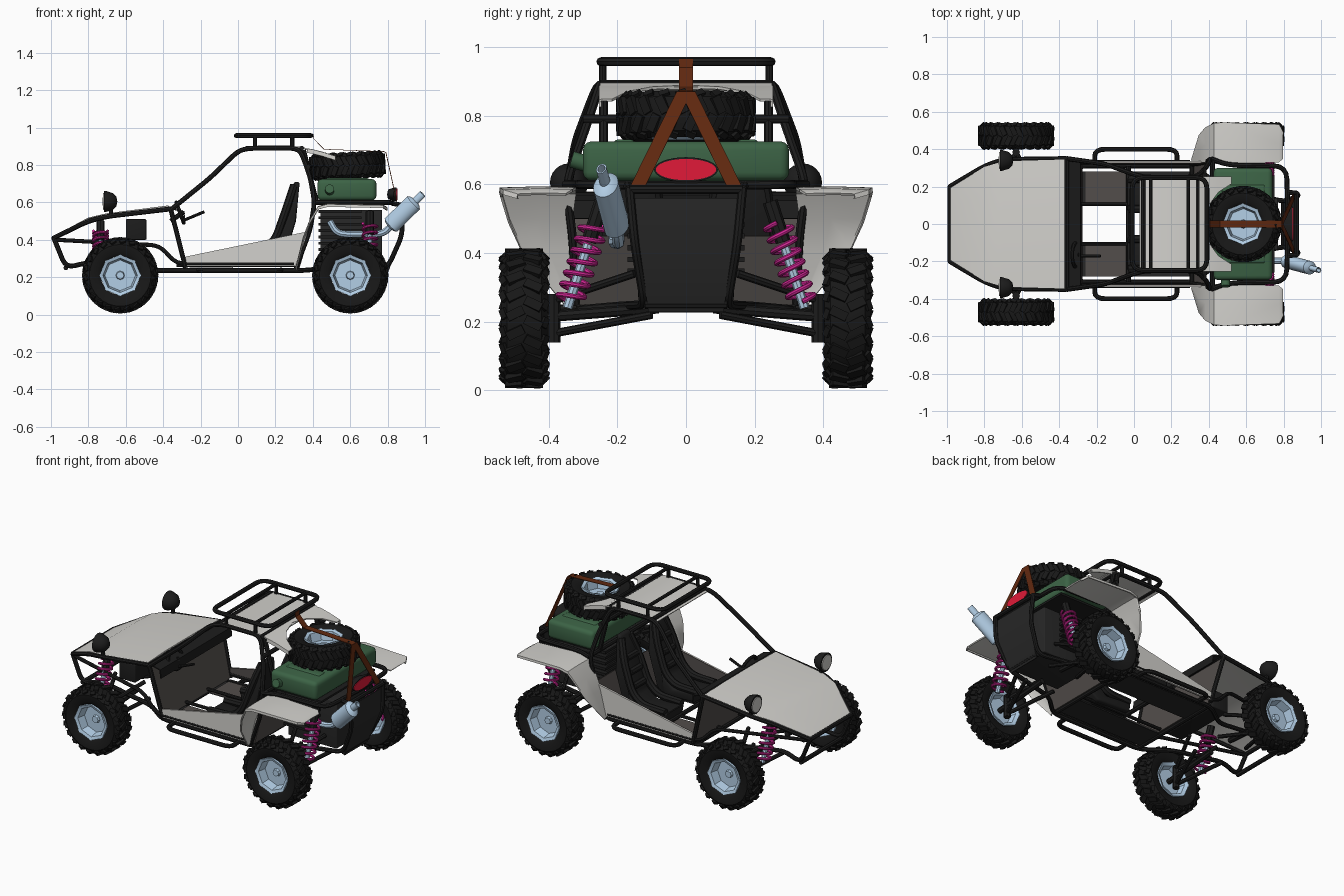
import bpy, bmesh, math
from mathutils import Vector, Matrix

if "Cube" in bpy.data.objects:
    bpy.data.objects.remove(bpy.data.objects["Cube"])


def material(name, *rgb):
    m = bpy.data.materials.new(name)
    m.use_nodes = True
    m.diffuse_color = (*rgb, 1)
    m.node_tree.nodes["Principled BSDF"].inputs["Base Color"].default_value = (*rgb, 1)
    return m


LIGHT = material("light grey paint", .65, .64, .61)
BLACK = material("black tube", .012, .012, .012)
RUBBER = material("tyre rubber", .009, .009, .009)
CHAR = material("charcoal panel", .02, .02, .02)
TAUPE = material("interior taupe", .085, .075, .07)
GREEN = material("green tank", .045, .125, .06)
BLUE = material("pale blue metal", .45, .62, .79)
RED = material("red lens", .75, .01, .04)
PINK = material("magenta spring", .66, .02, .31)
BROWN = material("brown strap", .12, .022, .005)
made = []


def add(name, data, mat, matrix=Matrix()):
    ob = bpy.data.objects.new(name, data)
    bpy.context.collection.objects.link(ob)
    data.materials.append(mat)
    ob.matrix_world = matrix
    made.append(ob)
    return ob


def mesh_from(name, bm):
    bmesh.ops.recalc_face_normals(bm, faces=bm.faces)
    me = bpy.data.meshes.new(name)
    bm.to_mesh(me)
    bm.free()
    return me


def fillet(pts, rad, closed):
    # round every corner with a short quadratic arc
    pts, out, n = [Vector(p) for p in pts], [], len(pts)
    for i, p in enumerate(pts):
        if not closed and i in (0, n - 1):
            out.append(p)
            continue
        a, b = pts[i - 1] - p, pts[(i + 1) % n] - p
        a = p + a.normalized() * min(rad, a.length * .45)
        b = p + b.normalized() * min(rad, b.length * .45)
        out += [a.lerp(p, t).lerp(p.lerp(b, t), t) for t in (0, .25, .5, .75, 1)]
    return out


def tube(name, pts, r=.013, mat=BLACK, rad=.05, closed=False):
    if rad:
        pts = fillet(pts, rad, closed)
    cu = bpy.data.curves.new(name, 'CURVE')
    cu.dimensions = '3D'
    cu.bevel_depth, cu.bevel_resolution, cu.use_fill_caps = r, 2, True
    sp = cu.splines.new('POLY')
    sp.points.add(len(pts) - 1)
    for q, p in zip(sp.points, pts):
        q.co = (*p, 1)
    sp.use_cyclic_u = closed
    return add(name, cu, mat)


def pair(name, pts, **kw):
    for s, side in ((1, "left"), (-1, "right")):
        tube(f"{side}_{name}", [(x, s * y, z) for x, y, z in pts], **kw)


def lathe_bm(profile, segs):
    # closed profile of (radius, height) spun about local z
    bm = bmesh.new()
    rings = [[bm.verts.new((r * math.cos(a), r * math.sin(a), h)) for r, h in profile]
             for a in (2 * math.pi * i / segs for i in range(segs))]
    n = len(profile)
    for i in range(segs):
        a, b = rings[i - 1], rings[i]
        for j in range(n):
            bm.faces.new((a[j - 1], b[j - 1], b[j], a[j]))
    bmesh.ops.remove_doubles(bm, verts=bm.verts, dist=1e-5)
    return bm


def lathe(name, profile, mat, matrix, segs=24):
    return add(name, mesh_from(name, lathe_bm(profile, segs)), mat, matrix)


def aim(pos, direction):
    return Matrix.Translation(pos) @ Vector(direction).to_track_quat('Z', 'Y').to_matrix().to_4x4()


def prism(name, outline, y0, y1, mat, round_by=0, taper=None):
    # side outline of (x, z) extruded across y
    bm = bmesh.new()
    sides = []
    for y in (y0, y1):
        mid = (y0 + y1) / 2
        sides.append([bm.verts.new((x, mid + (y - mid) * (taper(z) if taper else 1), z)) for x, z in outline])
        bm.faces.new(sides[-1])
    a, b = sides
    for i in range(len(a)):
        bm.faces.new((a[i - 1], a[i], b[i], b[i - 1]))
    ob = add(name, mesh_from(name, bm), mat)
    if round_by:
        m = ob.modifiers.new("round edges", 'BEVEL')
        m.width, m.segments = round_by, 3


def box(name, x, y, z, mat, round_by=.005):
    prism(name, [(x[0], z[0]), (x[1], z[0]), (x[1], z[1]), (x[0], z[1])], *y, mat, round_by)


def sheet(name, stations, mat, thick=.008):
    # ruled panel through rows of points
    bm = bmesh.new()
    rows = [[bm.verts.new(p) for p in row] for row in stations]
    for a, b in zip(rows, rows[1:]):
        for i in range(len(a) - 1):
            bm.faces.new((a[i], a[i + 1], b[i + 1], b[i]))
    m = add(name, mesh_from(name, bm), mat).modifiers.new("thickness", 'SOLIDIFY')
    m.thickness, m.offset = thick, 0


# Wheels: ribbed tyre with tread blocks, eight-sided deep rim
def wheel(name, matrix):
    half = [(.104, .05), (.122, .064), (.165, .068), (.188, .05), (.195, .02)]
    bm = lathe_bm(half + [(r, -h) for r, h in reversed(half)], 32)
    for i in range(22):
        for s in (1, -1):
            turn = Matrix.Rotation(2 * math.pi * (i + .25 * s) / 22, 4, 'Z')
            for r, h, tilt, size in ((.195, .026, 0, (.016, .027, .052)), (.178, .056, .75, (.022, .03, .02))):
                place = turn @ Matrix.Translation((r, 0, s * h)) @ Matrix.Rotation(-s * tilt, 4, 'Y')
                place = place @ Matrix.Rotation(s * .45, 4, 'X') @ Matrix.Diagonal((*size, 1))
                bmesh.ops.create_cube(bm, size=1, matrix=place)
    add(name + "_tyre", mesh_from(name, bm), RUBBER, matrix)
    rim = [(0, .02), (.02, .02), (.024, .005), (.082, .005), (.092, .056), (.111, .063),
           (.111, -.063), (.09, -.052), (.08, -.02), (0, -.02)]
    lathe(name + "_rim", rim, BLUE, matrix, 8)


for s, side in ((1, "left"), (-1, "right")):
    for x, end in ((-.63, "front"), (.6, "rear")):
        wheel(f"{side}_{end}", aim((x, s * .471, .21), (0, s, 0)))
wheel("spare", aim((.585, 0, .797), (-.05, 0, 1)))

# Suspension: arms, hubs, shocks with coil springs
for x, top_x, out, end in ((-.63, -.735, .305, "front"), (.6, .705, .345, "rear")):
    for d in (-.1, .1):
        pair(end + "_lower_arm", [(x + d, .1, .22), (x, .39, .165)], r=.012)
        pair(end + "_upper_arm", [(x + d, .15, .34), (x, .39, .26)], r=.012)
    pair(end + "_upright", [(x, .385, .14), (x, .385, .28)], r=.02)
    pair(end + "_axle", [(x, .08, .24), (x, .46, .21)], r=.016)
    for s, side in ((1, "left"), (-1, "right")):
        low, high = Vector((top_x, s * out, .24)), Vector((top_x, s * (out - .1), .55 if x > 0 else .5))
        axis = high - low
        tube(f"{side}_{end}_shock_rod", [low, low + axis * .6], .014, BLUE)
        tube(f"{side}_{end}_shock_body", [low + axis * .62, high], .022)
        rot = axis.to_track_quat('Z', 'Y')
        coil = [low + axis * (.06 + .74 * t / 112) + rot @ Vector(
            (.038 * math.cos(t * math.pi / 8), .038 * math.sin(t * math.pi / 8), 0)) for t in range(113)]
        tube(f"{side}_{end}_spring", coil, .0078, PINK, 0)

# Tube chassis and cage
pair("hood_edge_tube", [(-.985, .2, .41), (-.8, .31, .5), (-.7, .345, .525), (-.36, .35, .565)])
pair("lower_rail", [(-.985, .2, .41), (-.92, .2, .25), (-.8, .18, .28), (-.45, .2, .235), (-.3, .31, .235),
                    (.33, .31, .235), (.45, .2, .245), (.8, .12, .25), (.88, .15, .43), (.87, .165, .59)])
pair("nose_brace", [(-.97, .2, .4), (-.42, .32, .37), (-.33, .33, .272), (.3, .33, .272)], r=.011)
pair("dash_post", [(-.36, .35, .565), (-.28, .33, .25)])
pair("cage_hoop", [(-.36, .35, .56), (-.15, .32, .73), (0, .265, .875), (.06, .25, .89), (.33, .25, .89),
                   (.385, .3, .74), (.41, .35, .6), (.385, .33, .45), (.31, .32, .25)])
pair("rear_post", [(.35, .24, .88), (.42, .24, .6)])
pair("rear_rail", [(.41, .35, .6), (.5, .315, .6), (.815, .31, .6), (.825, 0, .595)], rad=.07)
pair("tail_stub", [(.82, .17, .597), (.87, .165, .585)])
pair("step_bar", [(-.21, .32, .24), (-.21, .4, .235), (.23, .4, .235), (.23, .32, .24)], rad=.06)
pair("tunnel_rail", [(-.33, .105, .265), (.31, .105, .265)], r=.01)
for name, x, y, z in (("nose", -.985, .2, .41), ("nose_low", -.92, .2, .25), ("dash", -.36, .35, .565),
                      ("floor_front", -.29, .31, .24), ("seat", -.03, .31, .265), ("floor_rear", .31, .32, .245),
                      ("shelf", .42, .34, .6), ("shoulder", .375, .3, .79), ("roof_front", .05, .25, .89),
                      ("roof_rear", .34, .25, .89), ("tail_low", .8, .12, .25), ("tail_high", .87, .165, .585)):
    tube(name + "_cross_tube", [(x, -y, z), (x, y, z)])

# Roof rack
tube("roof_rack", [(-.01, -.248, .957), (.39, -.248, .957), (.39, .248, .957), (-.01, .248, .957)],
     .013, BLACK, .06, True)
for x in (.09, .29):
    tube("rack_bar", [(x, -.245, .957), (x, .245, .957)], .01)
    pair("rack_post", [(x, .243, .89), (x, .243, .955)], r=.011)

# Body panels
sheet("roof", [[(x, y, z) for y in (-.25, -.2, 0, .2, .25)] for x, z in
               ((.03, .875), (.07, .895), (.34, .895), (.38, .88))], LIGHT)
sheet("hood", [[(x, -y, z), (x, -y * .5, z + c), (x, y * .5, z + c), (x, y, z)] for x, y, z, c in
               ((-.985, .19, .415, 0), (-.8, .305, .51, .005), (-.7, .335, .53, .008), (-.37, .345, .572, .008))], LIGHT)
sheet("dash_top", [[(x, -.345, z), (x, .345, z)] for x, z in ((-.37, .57), (-.29, .55), (-.285, .5))], BLACK)
sheet("dash_bulkhead", [[(x, -y, z), (x, y, z)] for x, y, z in ((-.36, .34, .56), (-.28, .32, .25))], TAUPE)
sheet("rear_bulkhead", [[(x, -y, z), (x, y, z)] for x, y, z in ((.325, .31, .25), (.385, .32, .45))], TAUPE)
for s, side in ((1, "left"), (-1, "right")):
    fender = [(.795, .35, .49, .57), (.775, .33, .53, .582), (.48, .32, .54, .588), (.43, .32, .537, .575),
              (.385, .33, .515, .5), (.35, .33, .475, .41), (.31, .32, .345, .25)]
    sheet(side + "_rear_fender", [[(x, s * a, z), (x, s * (a + b) / 2, z + .002), (x, s * b, z), (x, s * b, z - .012)]
                                  for x, a, b, z in fender], LIGHT)
    sheet(side + "_roof_wing", [[(x, s * a, z), (x, s * .25, z), (x, s * .25, z - .02)] for x, a, z in
                                ((.37, 0, .885), (.4, .1, .88), (.45, .17, .867), (.52, .215, .845))], LIGHT)
    flank = [(-.29, .26), (-.28, .31), (.375, .445), (.31, .26)]
    prism(side + "_side_panel", flank, s * .33, s * .338, LIGHT)
    prism(side + "_side_lining", flank, s * .324, s * .33, TAUPE)
    across = sorted((s * .11, s * .28))
    box(side + "_floor_pan", (-.28, .32), across, (.238, .246), CHAR, 0)
    box(side + "_floor_mat", (-.26, -.03), across, (.246, .251), TAUPE, 0)

# Bucket seats with raised bolsters
for y in (-.16, .16):
    prism("seat_shell", [(-.03, .27), (-.04, .33), (.14, .315), (.2, .37), (.26, .6), (.3, .71), (.33, .71),
                         (.31, .5), (.25, .3), (.2, .26)], y - .09, y + .09, BLACK, .012,
          lambda z: 1 if z < .5 else 1 - (z - .5) * 2.2)
    for d in (-.08, .08):
        tube("seat_bolster", [(-.03, y + d, .335), (.13, y + d, .34), (.2, y + d, .4), (.26, y + d * .9, .57),
                              (.3, y + d * .5, .69)], .022)
    for x, z in ((.21, .42), (.235, .5), (.26, .58)):
        tube("seat_cushion", [(x, y - .05, z), (x, y + .05, z)], .02)

# Steering wheel and controls
ring = [(-.31 - .02 * math.sin(t), -.165 + .065 * math.cos(t), .545 + .055 * math.sin(t))
        for t in (i * math.pi / 10 for i in range(20))]
tube("steering_wheel", ring, .01, BLACK, 0, True)
tube("steering_column", [(-.36, -.165, .5), (-.29, -.165, .55)], .013)
tube("shift_lever", [(-.3, -.17, .5), (-.18, -.17, .55)], .008)
box("battery_box", (-.6, -.49), (-.3, .1), (.4, .51), BLACK)

# Engine with cooling fins, tank shelf and tail panel
box("engine_block", (.44, .77), (-.14, .14), (.27, .56), CHAR)
for i in range(7):
    box("engine_fin", (.43, .66), (-.17, .17), (.34 + i * .034, .355 + i * .034), BLACK, 0)
box("tank_shelf", (.43, .75), (-.26, .26), (.592, .604), BLACK, 0)
sheet("tail_panel", [[(x, -y, z), (x, y, z)] for x, y, z in ((.8, .11, .23), (.87, .135, .42), (.865, .155, .56))], CHAR)

# Exhaust pipe and oval muffler
tube("exhaust_pipe", [(.49, -.2, .5), (.53, -.21, .43), (.78, -.195, .43), (.84, -.205, .5)], .018, BLUE)
lathe("muffler", [(0, -.1), (.035, -.1), (.049, -.09), (.049, .085), (.035, .095), (.02, .1), (.02, .155),
                  (.014, .155), (.014, .11), (0, .11)], BLUE,
      Matrix.Translation((.88, -.218, .54)) @ Matrix.Diagonal((1, .72, 1, 1)) @ aim((0, 0, 0), (.72, -.2, .67)))

# Green fuel tank with moulded band and filler cap
box("fuel_tank", (.425, .74), (-.3, .3), (.61, .725), GREEN, .025)
for y in (-.18, .18):
    box("tank_rib", (.47, .7), (y - .03, y + .03), (.7, .73), GREEN, .01)
lathe("filler_cap", [(0, 0), (.024, 0), (.024, .045), (0, .045)], GREEN, aim((.49, -.29, .66), (0, -1, .3)))

# Brown straps over the spare
sheet("top_strap", [[(x, -.02, z), (x, .02, z)] for x, z in
                    ((.402, .965), (.405, .94), (.46, .884), (.78, .872), (.792, .865))], BROWN, .003)
for s, side in ((1, "left"), (-1, "right")):
    sheet(side + "_strap_leg", [[(x, s * y - .022, z), (x, s * y + .022, z)] for x, y, z in
                                ((.79, .005, .87), (.853, .145, .585))], BROWN, .004)

# Tail lamp: dark housing, flat lens
for name, mat, w, h, disc in (
        ("tail_lamp_housing", BLACK, .093, .036, [(0, -.045), (.7, -.04), (1, -.01), (1, .006), (0, .006)]),
        ("tail_lamp_lens", RED, .088, .031, [(0, .004), (1, .004), (1, .01), (0, .01)])):
    lathe(name, disc, mat, Matrix.Translation((.842, 0, .643)) @ Matrix.Rotation(math.pi / 2, 4, 'Y')
          @ Matrix.Diagonal((h, w, 1, 1)), 32)

# Headlamps on stalks
for s, side in ((1, "left"), (-1, "right")):
    spot = aim((-.695, s * .34, .605), (-1, 0, 0))
    lathe(side + "_headlamp", [(0, -.05), (.025, -.045), (.045, -.025), (.056, .01), (.056, .022), (0, .022)], BLACK, spot)
    lathe(side + "_headlamp_lens", [(0, .02), (.047, .02), (.044, .026), (0, .03)], LIGHT, spot)
    tube(side + "_headlamp_stalk", [(-.68, s * .34, .52), (-.68, s * .34, .58)], .011)

# Turn curves into meshes and shade
bpy.ops.object.select_all(action='DESELECT')
for ob in made:
    ob.select_set(True)
bpy.context.view_layer.objects.active = made[0]
bpy.ops.object.convert(target='MESH')
bpy.ops.object.shade_smooth_by_angle(angle=math.radians(35))
